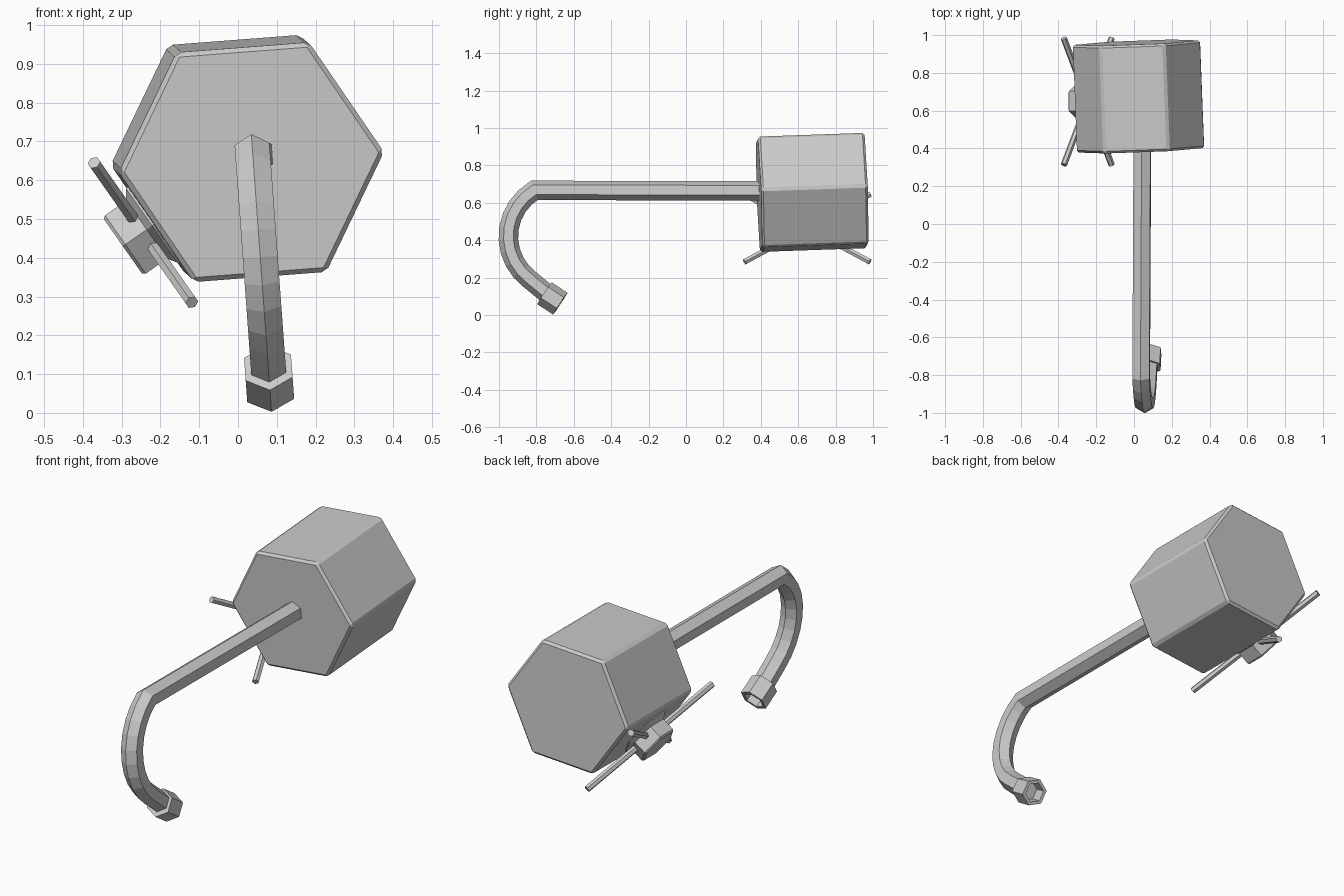
import bpy, bmesh, math
from mathutils import Vector as V

if "Cube" in bpy.data.objects:
    bpy.data.objects.remove(bpy.data.objects["Cube"])


def loft(name, rings, ref, axis=None, bevel=0):
    """Six-sided loft through (centre, radius) rings; corners lie along axis x ref."""
    bm = bmesh.new()
    ref = V(ref).normalized()
    pts = [V(c) for c, _ in rings]
    loops = []
    for i, (_, r) in enumerate(rings):
        if axis:
            t, miter = V(axis).normalized(), 1
        else:
            a = (pts[i] - pts[max(i - 1, 0)]).normalized()
            b = (pts[min(i + 1, len(pts) - 1)] - pts[i]).normalized()
            t = (a + b).normalized()
            miter = 1 / max(t.dot(a), t.dot(b))
        w = t.cross(ref).normalized()
        s = w.cross(t)
        loops.append([bm.verts.new(pts[i] + r * (math.cos(k * math.pi / 3) * miter * w
                      + math.sin(k * math.pi / 3) * s)) for k in range(6)])
    for p, q in zip(loops, loops[1:]):
        for k in range(6):
            bm.faces.new((p[k], p[(k + 1) % 6], q[(k + 1) % 6], q[k]))
    bm.faces.new(loops[0])
    bm.faces.new(loops[-1])
    bmesh.ops.recalc_face_normals(bm, faces=bm.faces)
    me = bpy.data.meshes.new(name)
    bm.to_mesh(me)
    bm.free()
    ob = bpy.data.objects.new(name, me)
    bpy.context.collection.objects.link(ob)
    if bevel:
        m = ob.modifiers.new("edge_bevel", 'BEVEL')
        m.width, m.segments = bevel, 1
    return ob


# Large hexagonal body, slightly tilted
a = math.radians(4.4)
loft("body", [((0.035, 0.39, 0.646), 0.343), ((0.013, 0.96, 0.666), 0.343)],
     (-math.sin(a), 0, math.cos(a)), bevel=0.012)

# Spout: straight run, then a bend in a slightly leaning plane
lean = 0.073
def on_plane(y, z):
    return (0.038 + (0.667 - z) * lean, y, z)

R, steps = 0.288, 9
path = [(0.044, 0.42, 0.664)]
for i in range(steps + 1):
    th = math.radians(121 + (233 - 121) * i / steps)
    path.append(on_plane(-0.662 + R * math.cos(th), 0.42 + R * math.sin(th)))
path.append(on_plane(-0.735, 0.108))
side = (1, 0, lean)
loft("spout", [(p, 0.052) for p in path], side)

# Hollow nut on the spout end
start, end = V(on_plane(-0.757, 0.117)), V(on_plane(-0.672, 0.061))
d = end - start
profile = [(0, 0.04), (0, 0.07), (1, 0.07), (1, 0.052), (0.35, 0.052)]
loft("nozzle_nut", [(start + d * f, r) for f, r in profile], side, axis=d)

# Valve hub with flared foot on the lower left face
n = V((-0.82, 0, -0.575)).normalized()
u = V((-0.575, 0, 0.82)).normalized()
foot = V((-0.215, 0.65, 0.487))
hub = [(-0.02, 0.14), (0.008, 0.135), (0.025, 0.106), (0.092, 0.106), (0.1, 0.098)]
loft("valve_hub", [(foot + n * h, r) for h, r in hub], u, axis=n)

# Two crossed handle rods
centre = V((-0.245, 0.648, 0.465))
for i, sgn in enumerate((1, -1)):
    arm = u * 0.22 * sgn + V((0, 0.335, 0))
    loft(f"valve_rod_{i + 1}", [(centre - arm, 0.017), (centre + arm, 0.017)], n)
